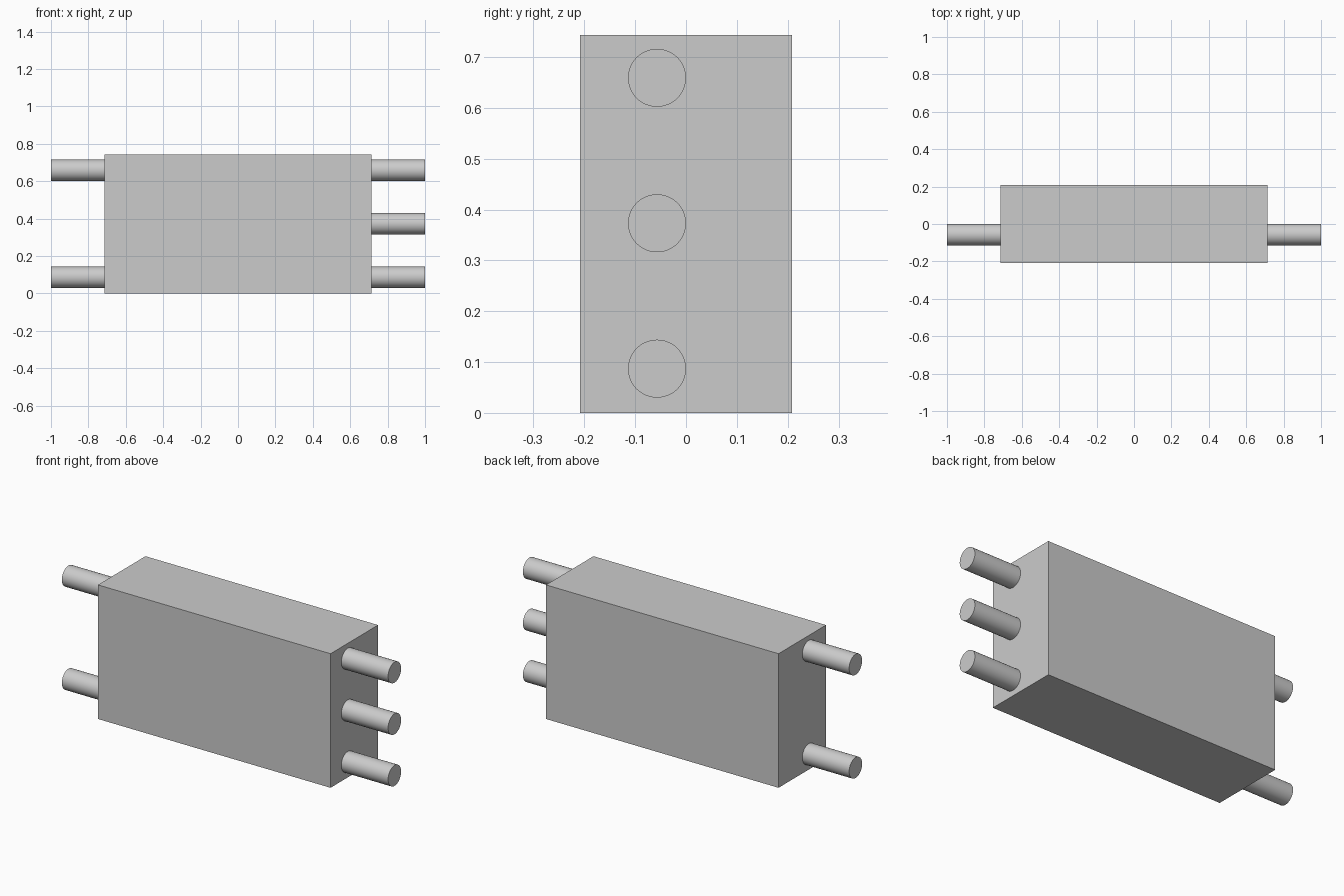
import bpy
from math import pi

if "Cube" in bpy.data.objects:
    bpy.data.objects.remove(bpy.data.objects["Cube"])

HALF_X, HALF_Y, HEIGHT = 0.713, 0.208, 0.743
PIN_RADIUS, PIN_Y = 0.057, -0.057
PIN_LEVELS = {"bottom": 0.087, "middle": 0.373, "top": 0.659}

# Rectangular body
bpy.ops.mesh.primitive_cube_add(size=1, location=(0, 0, HEIGHT / 2))
body = bpy.context.object
body.name = "body"
body.scale = (2 * HALF_X, 2 * HALF_Y, HEIGHT)
bpy.ops.object.transform_apply(location=False, rotation=False, scale=True)


def add_pin(name, side, z):
    """Round pin running from the end face of the body out to x = +-1."""
    bpy.ops.mesh.primitive_cylinder_add(
        vertices=48, radius=PIN_RADIUS, depth=1 - HALF_X,
        location=(side * (1 + HALF_X) / 2, PIN_Y, z), rotation=(0, pi / 2, 0))
    bpy.context.object.name = name
    bpy.ops.object.shade_smooth_by_angle()


# Three pins on the right end, two on the left
for level, z in PIN_LEVELS.items():
    add_pin(f"right_pin_{level}", 1, z)
    if level != "middle":
        add_pin(f"left_pin_{level}", -1, z)
